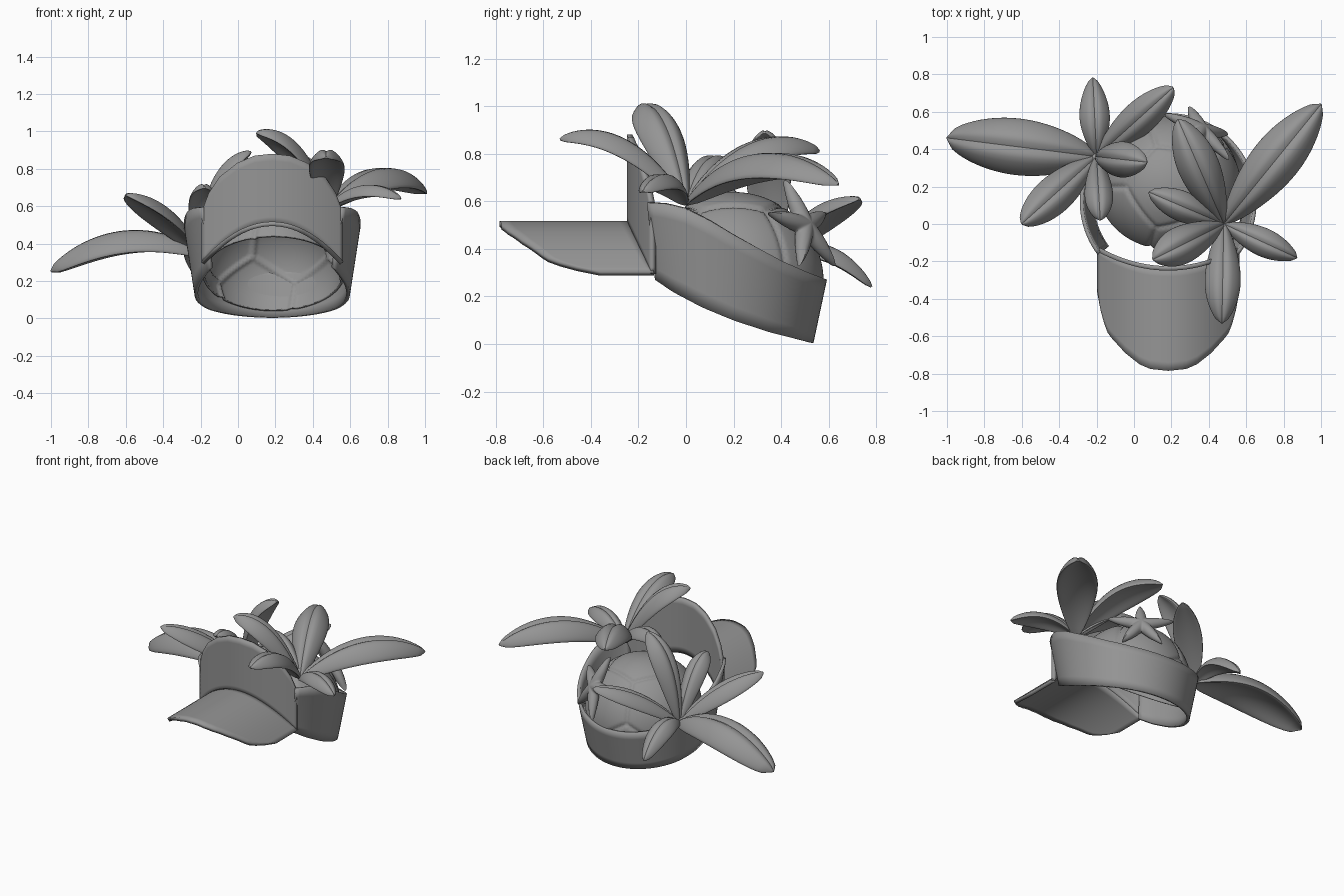
import bpy, bmesh, math
from mathutils import Vector

if "Cube" in bpy.data.objects:
    bpy.data.objects.remove(bpy.data.objects["Cube"])

grey = bpy.data.materials.new("plain_grey")
grey.diffuse_color = (0.3, 0.3, 0.3, 1)
grey.use_nodes = True
grey.node_tree.nodes["Principled BSDF"].inputs["Base Color"].default_value = grey.diffuse_color
CX = 0.183  # middle of the cap


def interp(x, pts):
    if x <= pts[0][0]:
        return pts[0][1]
    for (a, fa), (b, fb) in zip(pts, pts[1:]):
        if x <= b:
            return fa + (fb - fa) * (x - a) / (b - a)
    return pts[-1][1]


def finish(name, bm, thick=0, angle=40):
    bmesh.ops.recalc_face_normals(bm, faces=bm.faces)
    me = bpy.data.meshes.new(name)
    bm.to_mesh(me)
    bm.free()
    me.materials.append(grey)
    ob = bpy.data.objects.new(name, me)
    bpy.context.collection.objects.link(ob)
    if thick:
        mod = ob.modifiers.new("thickness", "SOLIDIFY")
        mod.thickness = thick
        mod.offset = 0
    bpy.ops.object.select_all(action='DESELECT')
    ob.select_set(True)
    bpy.context.view_layer.objects.active = ob
    bpy.ops.object.shade_smooth_by_angle(angle=math.radians(angle))
    return ob


def grid(name, fn, nu, nv, thick=0, wrap=False, caps=False):
    """Surface through fn(u, v), with u and v from 0 to 1."""
    bm = bmesh.new()
    cols = nu if wrap else nu + 1
    rows = [[bm.verts.new(fn(i / nu, j / nv)) for i in range(cols)]
            for j in range(nv + 1)]
    for a, b in zip(rows, rows[1:]):
        for i in range(nu):
            k = (i + 1) % cols
            bm.faces.new((a[i], a[k], b[k], b[i]))
    if caps:
        bm.faces.new(rows[0])
        bm.faces.new(rows[-1])
    return finish(name, bm, thick)


# Sloping band around the sides and back
TOP = [(-0.15, 0.595), (-0.08, 0.59), (0, 0.57), (0.1, 0.52), (0.2, 0.46), (0.4, 0.35),
       (0.5, 0.305), (0.59, 0.27)]
BOTTOM = [(-0.15, 0.29), (-0.05, 0.22), (0.07, 0.155), (0.2, 0.1), (0.35, 0.05),
          (0.53, 0.004)]


def band(u, v):
    a = math.radians(-37 + 254 * u)
    def rim(r, table):
        y = 0.12 + r * math.sin(a)
        return Vector((CX + r * math.cos(a), y, interp(y, table)))
    return rim(0.406, BOTTOM).lerp(rim(0.463, TOP), v)


grid("band", band, 72, 6, 0.02)


# Front panel with a rounded top and arched lower edge
CREST = [(0, 0.88), (0.25, 0.87), (0.5, 0.83), (0.75, 0.755), (0.9, 0.67), (1, 0.57)]


def arch(u):
    return 0.505 - 0.21 * u * u


def panel(u, v):
    u = 2 * u - 1
    low, high = arch(u), interp(abs(u), CREST)
    return CX + 0.372 * u, -0.237 + 0.1 * u * u, low + (high - low) * v


grid("front_panel", panel, 40, 10, 0.024)


# Arched brim
REACH = [(0, -0.785), (0.25, -0.775), (0.4, -0.75), (0.6, -0.69), (0.84, -0.59),
         (0.93, -0.5), (1, -0.36)]


def brim(u, v):
    u = 2 * u - 1
    back = -0.235 + 0.1 * u * u
    return CX + 0.372 * u, back + (interp(abs(u), REACH) - back) * v, arch(u)


grid("brim", brim, 40, 12, 0.024)

# Open dome with twelve grooved panels
C, R = Vector((0.19, 0.198, 0.258)), 0.375
bm = bmesh.new()
bmesh.ops.create_icosphere(bm, subdivisions=1, radius=1)
centres = [v.co.normalized() for v in bm.verts]
bm.free()
bm = bmesh.new()
bmesh.ops.create_icosphere(bm, subdivisions=6, radius=1)
for v in bm.verts:
    n = v.co.normalized()
    d = sorted((n.dot(c) for c in centres), reverse=True)
    groove = max(0, 1 - (d[0] - d[1]) / 0.055)
    v.co = C + n * (R - 0.013 * groove * groove * (3 - 2 * groove))
bmesh.ops.bisect_plane(bm, geom=bm.verts[:] + bm.edges[:] + bm.faces[:],
                       plane_co=(0, 0, 0.355), plane_no=(0, -0.62, -1), clear_outer=True)
finish("dome", bm, 0.012, 60)


# Leaves: puffy, creased along the middle, edges drooping, bent along an arc
def leaf(name, base, tip, lift, width, mid=0.5, power=0.58):
    p0, p2 = Vector(base), Vector(tip)
    p1 = p0.lerp(p2, mid) + Vector((0, 0, lift))
    flat = Vector((p2.x - p0.x, p2.y - p0.y, 0)).normalized()
    side = flat.cross(Vector((0, 0, 1)))

    def fn(u, s):
        p = p0 * (1 - s) ** 2 + p1 * 2 * s * (1 - s) + p2 * s * s
        tangent = ((p1 - p0) * (1 - s) + (p2 - p1) * s).normalized()
        up = side.cross(tangent)
        shape = max(0, math.sin(math.pi * s ** 1.12)) ** power
        w = width / 2 * shape + 0.006
        t = 0.16 * width * shape + 0.005
        c, h = math.cos(2 * math.pi * u), math.sin(2 * math.pi * u)
        z = t * h
        if h > 0:
            z *= 1 - 0.5 * math.exp(-(c / 0.18) ** 2)
        return p + side * w * c + up * (z + w * (0.1 - 0.5 * c * c))

    grid(name, fn, 32, 28, wrap=True, caps=True)


RIGHT, LEFT = (0.48, 0, 0.585), (-0.2, 0.36, 0.34)
LEAVES = [("right", RIGHT, [((1.0, 0.64, 0.67), 0.25, 0.25),
                            ((0.235, 0.56, 0.81), 0.22, 0.21),
                            ((0.08, 0.17, 0.74), 0.17, 0.15),
                            ((0.1, -0.19, 0.99), 0.22, 0.19),
                            ((0.47, -0.53, 0.86), 0.21, 0.18),
                            ((0.87, -0.18, 0.64), 0.14, 0.14)]),
          ("left", LEFT, [((-1.0, 0.46, 0.25), 0.24, 0.29, 0.5, 0.47),
                          ((-0.22, 0.78, 0.24), 0.2, 0.15),
                          ((0.21, 0.73, 0.61), 0.1, 0.17),
                          ((0.07, 0.33, 0.89), 0.37, 0.18, 0.2),
                          ((-0.6, 0.0, 0.66), 0.1, 0.19),
                          ((-0.18, 0.02, 0.7), 0.2, 0.14)])]
for group, base, items in LEAVES:
    for i, args in enumerate(items):
        leaf(f"{group}_leaf_{i + 1}", base, *args)

# Five-armed star leaning on the back of the dome
n = Vector((0.52, 0.74, 0.42)).normalized()
t1 = (Vector((0, 0, 1)) - n * n.z).normalized()
t2 = n.cross(t1)
HEART = Vector((0.36, 0.5, 0.495))


def star(u, v):
    a = 2 * math.pi * u
    near = abs((u * 5 + 0.5) % 1 - 0.5) * 2
    r = 0.07 + 0.15 * (1 - near) ** 2
    ph = math.pi * (0.01 + 0.98 * v)
    q = r * math.sin(ph)
    out = 0.038 * math.cos(ph) - 0.3 * q * q
    return HEART + n * out + (t1 * math.cos(a) + t2 * math.sin(a)) * q


grid("star", star, 80, 16, wrap=True, caps=True)
